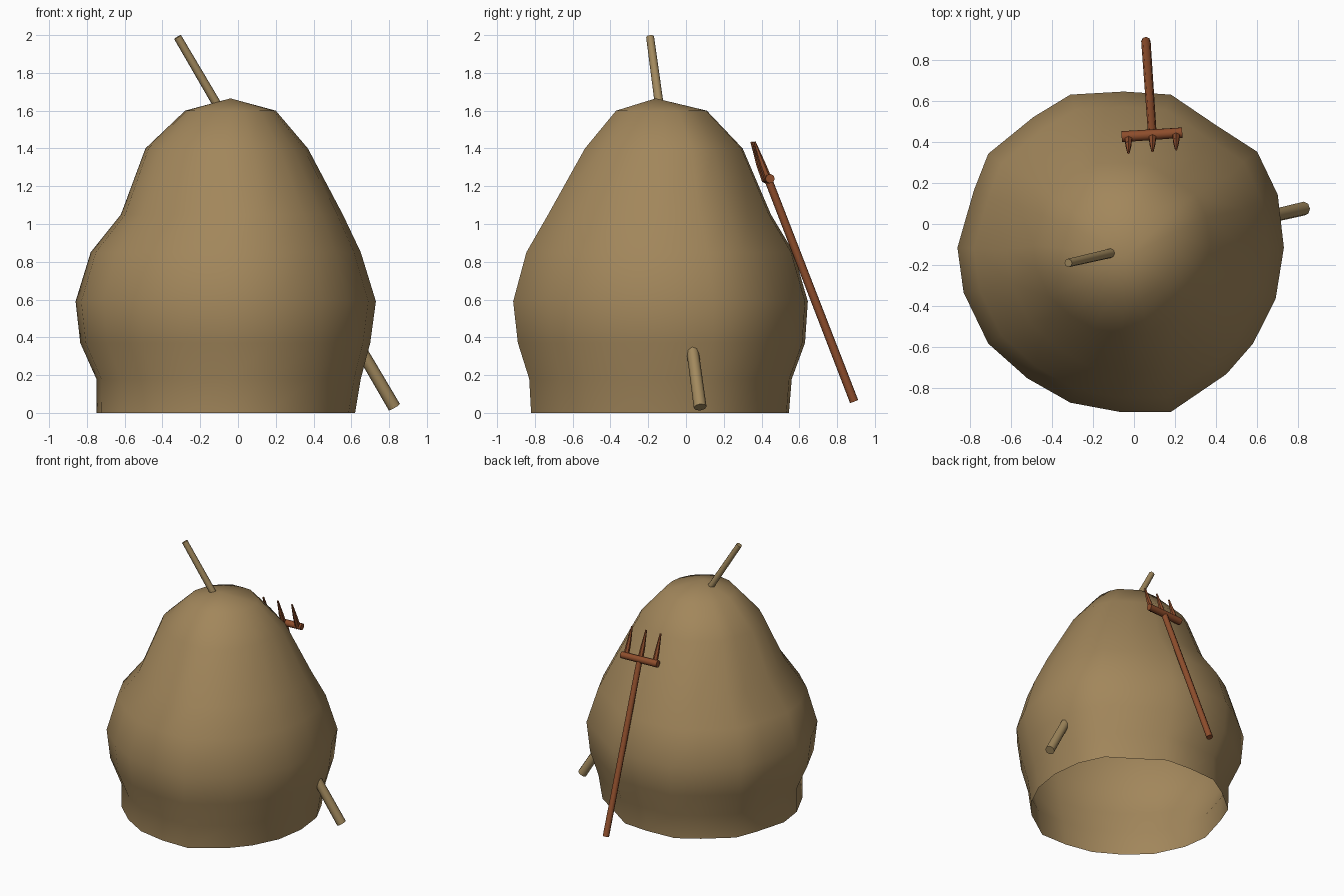
import bpy, bmesh, math
from mathutils import Vector

if "Cube" in bpy.data.objects:
    bpy.data.objects.remove(bpy.data.objects["Cube"])


def material(name, rgb):
    m = bpy.data.materials.new(name)
    m.diffuse_color = (*rgb, 1)
    m.use_nodes = True
    m.node_tree.nodes["Principled BSDF"].inputs["Base Color"].default_value = m.diffuse_color
    return m


hay = material("hay", (0.36, 0.24, 0.105))
pole_wood = material("pole_wood", (0.36, 0.25, 0.11))
fork_brown = material("fork_brown", (0.27, 0.075, 0.025))


def finish(name, bm, mat, angle):
    bmesh.ops.recalc_face_normals(bm, faces=bm.faces)
    me = bpy.data.meshes.new(name)
    bm.to_mesh(me)
    bm.free()
    ob = bpy.data.objects.new(name, me)
    bpy.context.collection.objects.link(ob)
    me.materials.append(mat)
    bpy.ops.object.select_all(action='DESELECT')
    ob.select_set(True)
    bpy.context.view_layer.objects.active = ob
    bpy.ops.object.shade_smooth_by_angle(angle=math.radians(angle))
    return ob


def rod(name, a, b, ra, rb, mat, sides=8):
    a, b = Vector(a), Vector(b)
    bm = bmesh.new()
    bmesh.ops.create_cone(bm, cap_ends=True, segments=sides, radius1=ra,
                          radius2=rb, depth=(b - a).length)
    rot = Vector((0, 0, 1)).rotation_difference(b - a).to_matrix()
    bmesh.ops.rotate(bm, verts=bm.verts, matrix=rot)
    bmesh.ops.translate(bm, verts=bm.verts, vec=(a + b) / 2)
    return finish(name, bm, mat, 50)


# Haystack: one irregular plan outline, refitted to the extents at each height
outline = [(.73, -.11), (.70, .15), (.60, .36), (.40, .49), (.18, .64),
           (-.05, .655), (-.31, .64), (-.49, .53), (-.71, .35), (-.78, .17),
           (-.86, -.11), (-.83, -.33), (-.71, -.58), (-.52, -.75),
           (-.31, -.87), (-.07, -.915), (.18, -.915), (.45, -.73),
           (.58, -.58), (.69, -.36)]
# z, x min, x max, y min, y max
rings = [(0, -.75, .62, -.82, .545), (.18, -.75, .65, -.83, .56),
         (.37, -.835, .70, -.89, .63), (.59, -.86, .73, -.915, .645),
         (.85, -.78, .65, -.845, .57), (1.05, -.62, .555, -.73, .45),
         (1.40, -.49, .37, -.535, .30), (1.60, -.28, .20, -.37, .11)]
bm = bmesh.new()
loops = []
for z, x0, x1, y0, y1 in rings:
    loops.append([bm.verts.new((x0 + (x + .86) / 1.59 * (x1 - x0),
                                y0 + (y + .915) / 1.57 * (y1 - y0), z))
                  for x, y in outline])
n = len(outline)
for lo, hi in zip(loops, loops[1:]):
    for i in range(n):
        j = (i + 1) % n
        bm.faces.new((lo[i], lo[j], hi[j], hi[i]))
apex = bm.verts.new((-.04, -.16, 1.665))
for i in range(n):
    bm.faces.new((loops[-1][i], loops[-1][(i + 1) % n], apex))
finish("haystack", bm, hay, 60)

# Slanted centre pole running right through the stack
rod("centre_pole", (.828, .075, .03), (-.32, -.19, 1.99), .034, .021, pole_wood)

# Pitchfork leaning on the back
rod("fork_handle", (.058, .89, .06), (.09, .43, 1.25), .023, .021, fork_brown)
rod("fork_crossbar", (-.06, .425, 1.24), (.235, .445, 1.24), .027, .025, fork_brown)
for k, x in enumerate((-.027, .09, .205)):
    y = .43 + (x - .09) * .07
    rod(f"fork_tine_{k}", (x, y, 1.23), (x, y - .035, 1.32), .020, .017, fork_brown, 6)
    rod(f"fork_tine_tip_{k}", (x, y - .033, 1.315), (x, y - .075, 1.435), .017, .006, fork_brown, 6)
